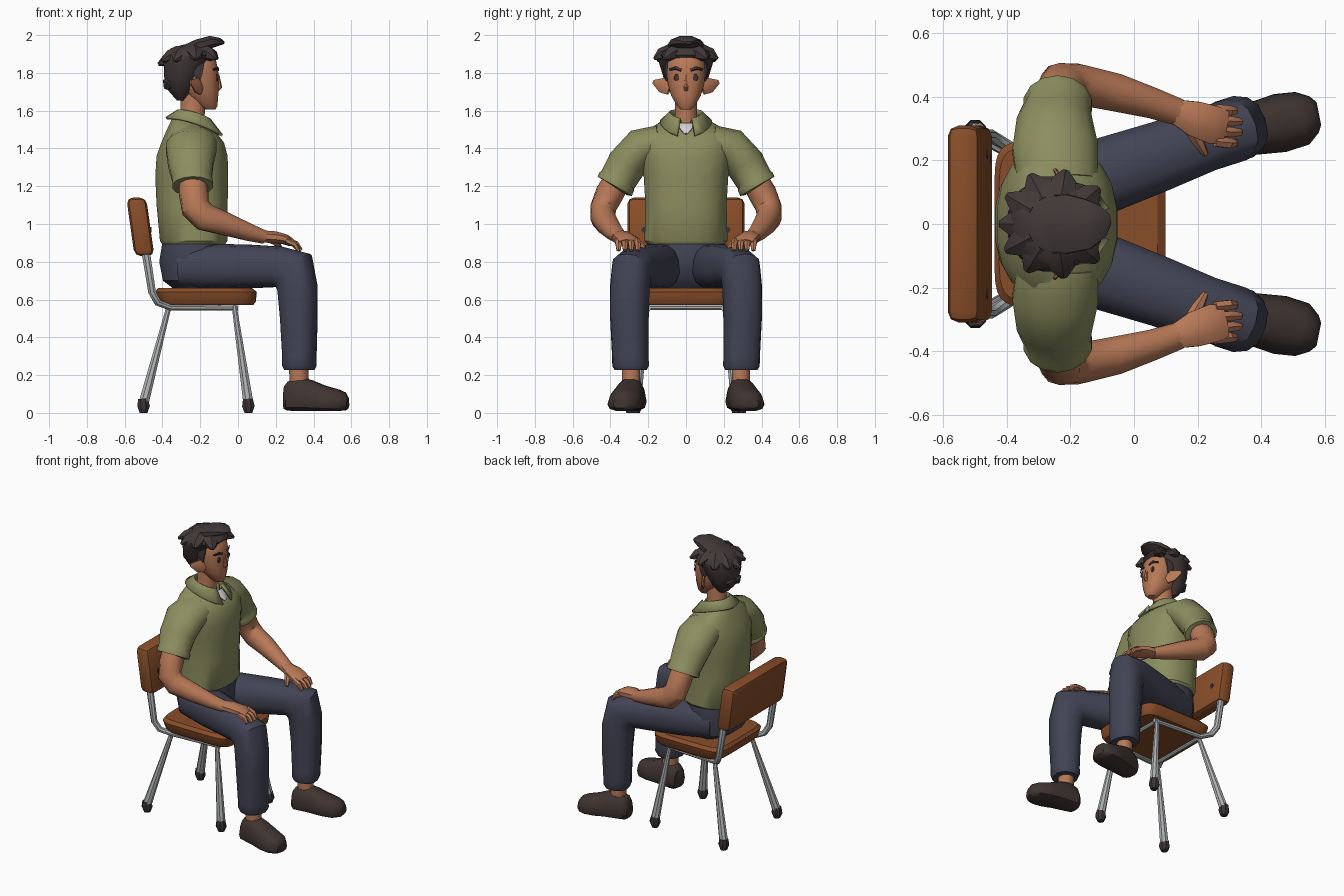
import bpy, bmesh, math
from mathutils import Vector


def material(name, rgb):
    m = bpy.data.materials.new(name)
    m.diffuse_color = (*rgb, 1)
    return m


SKIN = material("skin", (0.48, 0.19, 0.095))
HAIR = material("dark hair", (0.055, 0.040, 0.040))
SHIRT = material("olive shirt", (0.26, 0.27, 0.115))
WHITE = material("white undershirt", (0.65, 0.65, 0.65))
PANTS = material("navy trousers", (0.055, 0.057, 0.09))
SHOE = material("brown shoe", (0.05, 0.034, 0.031))
WOOD = material("orange brown", (0.25, 0.075, 0.022))
METAL = material("grey metal", (0.42, 0.43, 0.44))
RUBBER = material("dark rubber", (0.045, 0.035, 0.037))


def finish(name, bm, mat):
    bmesh.ops.recalc_face_normals(bm, faces=bm.faces)
    me = bpy.data.meshes.new(name)
    bm.to_mesh(me)
    bm.free()
    me.materials.append(mat)
    ob = bpy.data.objects.new(name, me)
    bpy.context.collection.objects.link(ob)
    return ob


def loft(name, rings, mat, closed=True, caps=True):
    bm = bmesh.new()
    vs = [[bm.verts.new(p) for p in r] for r in rings]
    n = len(vs[0])
    for a, b in zip(vs, vs[1:]):
        for i in range(n if closed else n - 1):
            j = (i + 1) % n
            bm.faces.new((a[i], a[j], b[j], b[i]))
    if caps:
        bm.faces.new(vs[0])
        bm.faces.new(vs[-1])
    return finish(name, bm, mat)


def oval(n, p):
    out = []
    for i in range(n):
        t = 2 * math.pi * (i + 0.5) / n
        c, s = math.cos(t), math.sin(t)
        out.append((math.copysign(abs(c) ** (2 / p), c), math.copysign(abs(s) ** (2 / p), s)))
    return out


def stack(name, rows, mat, n=16, p=2.3):
    """Horizontal rings: (z, centre x, half x, half y, optional drop at the face side)."""
    return loft(name, [[(r[1] + r[2] * c, r[3] * s, r[0] - (r[4] if len(r) > 4 else 0) * c)
                        for c, s in oval(n, p)] for r in rows], mat)


def tube(name, pts, mat, side=(0, 1, 0), n=10, p=2, sy=1, upright=False, taper=0):
    """Rings along a path: (x, y, z, half width along side, half height)."""
    c = [Vector((q[0], q[1] * sy, q[2])) for q in pts]
    side = Vector((side[0], side[1] * sy, side[2]))
    rings = []
    for i, q in enumerate(pts):
        t = Vector((0, 0, 0))
        if i > 0:
            t += (c[i] - c[i - 1]).normalized()
        if i < len(c) - 1:
            t += (c[i + 1] - c[i]).normalized()
        if upright:
            t.z = 0
        t.normalize()
        u = (side - t * side.dot(t)).normalized()
        v = t.cross(u)
        k = taper * math.copysign(1, v.z)
        rings.append([c[i] + u * (q[3] * a * (1 - k * b)) + v * (q[4] * b) for a, b in oval(n, p)])
    return loft(name, rings, mat)


def pair(name, pts, mat, **kw):
    for label, s in (("left", 1), ("right", -1)):
        tube(label + "_" + name, pts, mat, sy=s, **kw)


# Chair: seat, backrest, tube frame, legs with rubber feet
stack("seat", [(0.57, -0.165, 0.245, 0.24), (0.59, -0.165, 0.26, 0.255),
               (0.64, -0.17, 0.27, 0.265), (0.66, -0.175, 0.25, 0.245)], WOOD, n=32, p=7)
bm = bmesh.new()
bmesh.ops.create_cube(bm, size=1)
for v in bm.verts:
    v.co = Vector((v.co.x * 0.105, v.co.y * 0.62, v.co.z * 0.31))
bmesh.ops.bevel(bm, geom=[e for e in bm.edges], offset=0.034, segments=2, affect='EDGES', profile=0.5)
for v in bm.verts:
    v.co += Vector((-0.517 - v.co.z * 0.14, 0, 0.985))
finish("backrest", bm, WOOD)
pair("back_support", [(-0.515, 0.26, 0.95, 0.02, 0.02), (-0.485, 0.28, 0.83, 0.02, 0.024),
                      (-0.455, 0.28, 0.64, 0.02, 0.022), (-0.425, 0.262, 0.585, 0.02, 0.02),
                      (-0.36, 0.225, 0.558, 0.018, 0.016), (0.0, 0.20, 0.555, 0.016, 0.015)], METAL, n=8)
for x0, x1, y1, part in ((-0.365, -0.50, 0.295, "back"), (-0.02, 0.055, 0.265, "front")):
    pair(part + "_chair_leg", [(x0, 0.205, 0.565, 0.014, 0.014),
                               (x1, y1, 0.05, 0.029, 0.029)], METAL, n=8)
    pair(part + "_rubber_foot", [(x1 - 0.003, y1, 0.075, 0.028, 0.028), (x1, y1, 0.035, 0.036, 0.036),
                                 (x1, y1, 0.0, 0.022, 0.022)], RUBBER, n=8)
    tube(part + "_crossbar", [(x0, -0.21, 0.558, 0.014, 0.014), (x0, 0.21, 0.558, 0.014, 0.014)],
         METAL, side=(1, 0, 0), n=8)
pair("backrest_bolt", [(-0.47, 0.22, 0.97, 0.016, 0.016), (-0.459, 0.22, 0.97, 0.016, 0.016)], RUBBER, n=8)

# Trousers: pelvis and bent legs
stack("trouser_pelvis", [(0.655, -0.24, 0.10, 0.15), (0.70, -0.245, 0.155, 0.20), (0.80, -0.235, 0.185, 0.215),
                         (0.88, -0.235, 0.172, 0.21), (0.93, -0.235, 0.165, 0.205)], PANTS)
pair("trouser_leg", [(-0.30, 0.105, 0.77, 0.10, 0.105), (-0.10, 0.15, 0.775, 0.122, 0.12),
                     (0.08, 0.213, 0.775, 0.112, 0.115), (0.22, 0.265, 0.773, 0.104, 0.108),
                     (0.295, 0.288, 0.752, 0.103, 0.128), (0.315, 0.298, 0.66, 0.103, 0.105),
                     (0.322, 0.30, 0.50, 0.10, 0.097), (0.325, 0.295, 0.30, 0.095, 0.088),
                     (0.325, 0.293, 0.25, 0.096, 0.088), (0.325, 0.293, 0.228, 0.085, 0.078)],
     PANTS, side=(-0.3, 0.95, 0), n=14, p=2.4)

# Ankles and shoes
pair("ankle", [(0.32, 0.29, 0.26, 0.05, 0.05), (0.325, 0.29, 0.14, 0.05, 0.052)], SKIN)
pair("shoe", [(0.245, 0.275, 0.08, 0.045, 0.06), (0.265, 0.278, 0.088, 0.067, 0.078),
              (0.32, 0.29, 0.10, 0.074, 0.092), (0.39, 0.303, 0.092, 0.08, 0.083),
              (0.46, 0.318, 0.077, 0.088, 0.068), (0.53, 0.333, 0.067, 0.081, 0.058),
              (0.567, 0.345, 0.061, 0.056, 0.048), (0.582, 0.348, 0.055, 0.035, 0.03)],
     SHOE, n=12, p=2.8, upright=True, taper=0.22)

# Shirt: body, sleeves, open collar
stack("shirt_body", [(0.895, -0.235, 0.17, 0.21), (0.91, -0.235, 0.18, 0.222), (1.10, -0.243, 0.19, 0.217),
                     (1.25, -0.245, 0.195, 0.226), (1.36, -0.243, 0.19, 0.245), (1.43, -0.24, 0.168, 0.25),
                     (1.485, -0.24, 0.138, 0.23, 0.015), (1.525, -0.24, 0.112, 0.15, 0.03),
                     (1.55, -0.24, 0.09, 0.085, 0.035)], SHIRT, n=20, p=2.4)
pair("sleeve", [(-0.24, 0.13, 1.435, 0.13, 0.09), (-0.248, 0.235, 1.405, 0.138, 0.105),
                (-0.25, 0.315, 1.315, 0.122, 0.105), (-0.242, 0.362, 1.232, 0.106, 0.098),
                (-0.241, 0.366, 1.225, 0.11, 0.104), (-0.24, 0.378, 1.20, 0.11, 0.104),
                (-0.24, 0.380, 1.197, 0.085, 0.08)], SHIRT, side=(1, 0, 0), n=14)
rows = []
for rx, ry, zb, zf in ((0.085, 0.075, 1.58, 1.525), (0.095, 0.088, 1.60, 1.55), (0.163, 0.135, 1.56, 1.462)):
    row = []
    for i in range(17):
        t = math.radians(20 + 320 * i / 16)
        f = ((math.cos(t) + 1) / 2) ** 2
        row.append((-0.237 + rx * math.cos(t) * (1 if math.cos(t) > 0 else 0.88),
                    ry * math.sin(t), zb + (zf - zb) * f))
    rows.append(row)
collar = loft("collar", rows, SHIRT, closed=False, caps=False)
sol = collar.modifiers.new("thickness", 'SOLIDIFY')
sol.thickness = 0.014
sol.offset = 0
tube("undershirt", [(-0.098, 0, 1.478, 0.010, 0.006), (-0.118, 0, 1.505, 0.036, 0.01),
                    (-0.155, 0, 1.528, 0.042, 0.01)], WHITE, n=8)

# Arms and hands resting on the thighs
pair("arm", [(-0.24, 0.355, 1.25, 0.07, 0.075), (-0.235, 0.405, 1.16, 0.075, 0.078),
             (-0.225, 0.438, 1.085, 0.07, 0.078), (-0.175, 0.44, 1.035, 0.066, 0.076),
             (-0.06, 0.415, 0.998, 0.062, 0.062), (0.06, 0.38, 0.955, 0.05, 0.047),
             (0.14, 0.352, 0.93, 0.044, 0.036)], SKIN, side=(0.25, 1, 0), n=12)
pair("palm", [(0.125, 0.357, 0.935, 0.04, 0.034), (0.19, 0.332, 0.93, 0.06, 0.034),
              (0.25, 0.312, 0.918, 0.065, 0.028), (0.285, 0.305, 0.90, 0.055, 0.02)],
     SKIN, side=(0.3, 1, 0), n=8)
for i in range(4):
    y, reach = 0.255 + i * 0.034, (0.0, 0.015, 0.015, 0.0)[i]
    pair("finger_%d" % (i + 1), [(0.255, y + 0.005, 0.912, 0.018, 0.018),
                                 (0.30 + reach * 0.5, y, 0.893, 0.018, 0.017),
                                 (0.32 + reach, y, 0.86, 0.012, 0.01)], SKIN, n=6)
pair("thumb", [(0.16, 0.33, 0.925, 0.024, 0.024), (0.20, 0.265, 0.905, 0.02, 0.022),
               (0.225, 0.22, 0.875, 0.01, 0.012)], SKIN, side=(1, 0, 0), n=6)

# Neck and head
tube("neck", [(-0.25, 0, 1.48, 0.075, 0.075), (-0.24, 0, 1.58, 0.06, 0.066),
              (-0.235, 0, 1.74, 0.06, 0.07)], SKIN, n=12)
stack("head", [(1.605, -0.15, 0.03, 0.028), (1.625, -0.16, 0.052, 0.048), (1.68, -0.188, 0.085, 0.08),
               (1.74, -0.208, 0.107, 0.097), (1.80, -0.22, 0.118, 0.104), (1.87, -0.23, 0.115, 0.104),
               (1.93, -0.24, 0.08, 0.07)], SKIN, n=16, p=2.4)
tube("nose", [(-0.107, 0, 1.79, 0.008, 0.008), (-0.098, 0, 1.725, 0.014, 0.015),
              (-0.108, 0, 1.708, 0.012, 0.008)], SKIN, n=6)
pair("ear", [(-0.195, 0.085, 1.715, 0.012, 0.035), (-0.22, 0.125, 1.735, 0.014, 0.044),
             (-0.25, 0.172, 1.752, 0.006, 0.012)], SKIN, side=(1, 0.5, 0), n=8)
pair("eyebrow", [(-0.103, 0.025, 1.815, 0.004, 0.008), (-0.108, 0.055, 1.826, 0.004, 0.01),
                 (-0.13, 0.088, 1.818, 0.004, 0.006)], HAIR, side=(1, 0.3, 0), n=6)
pair("eye", [(-0.115, 0.05, 1.775, 0.014, 0.02), (-0.107, 0.05, 1.775, 0.013, 0.018)], HAIR, n=8)

# Hair: cap, quiff and spiky locks
stack("hair_cap", [(1.655, -0.30, 0.025, 0.045), (1.71, -0.30, 0.075, 0.095), (1.78, -0.29, 0.105, 0.125),
                   (1.86, -0.27, 0.128, 0.15), (1.895, -0.25, 0.14, 0.155), (1.93, -0.245, 0.115, 0.12),
                   (1.95, -0.23, 0.06, 0.06)], HAIR, n=12, p=2)
tube("quiff", [(-0.28, 0, 1.915, 0.09, 0.035), (-0.21, 0, 1.945, 0.10, 0.037),
               (-0.145, 0, 1.963, 0.085, 0.035), (-0.10, 0.01, 1.965, 0.055, 0.022),
               (-0.075, 0.015, 1.96, 0.018, 0.008)], HAIR, n=8)
for i, (a, z, r) in enumerate(((40, 1.88, 0.175), (80, 1.88, 0.17), (118, 1.87, 0.175), (150, 1.87, 0.18),
                               (180, 1.85, 0.178), (208, 1.87, 0.18), (238, 1.87, 0.175), (278, 1.88, 0.17),
                               (318, 1.88, 0.175), (165, 1.72, 0.145), (195, 1.72, 0.145))):
    t = math.radians(a)
    c, s = math.cos(t), math.sin(t)
    tube("hair_lock_%d" % (i + 1), [(-0.245 + c * 0.08, s * 0.08, z + 0.03, 0.05, 0.045),
                                    (-0.245 + c * 0.135, s * 0.135, z + 0.015, 0.045, 0.035),
                                    (-0.245 + c * r, s * r, z - 0.005, 0.012, 0.008)],
         HAIR, side=(-s, c, 0), n=6)
pair("sideburn", [(-0.22, 0.09, 1.87, 0.05, 0.025), (-0.215, 0.103, 1.81, 0.035, 0.018),
                  (-0.205, 0.10, 1.755, 0.008, 0.008)], HAIR, side=(1, 0, 0), n=6)

# Smooth surfaces, keeping hard edges
bpy.ops.object.select_all(action='SELECT')
bpy.context.view_layer.objects.active = collar
bpy.ops.object.shade_smooth_by_angle(angle=math.radians(38))
